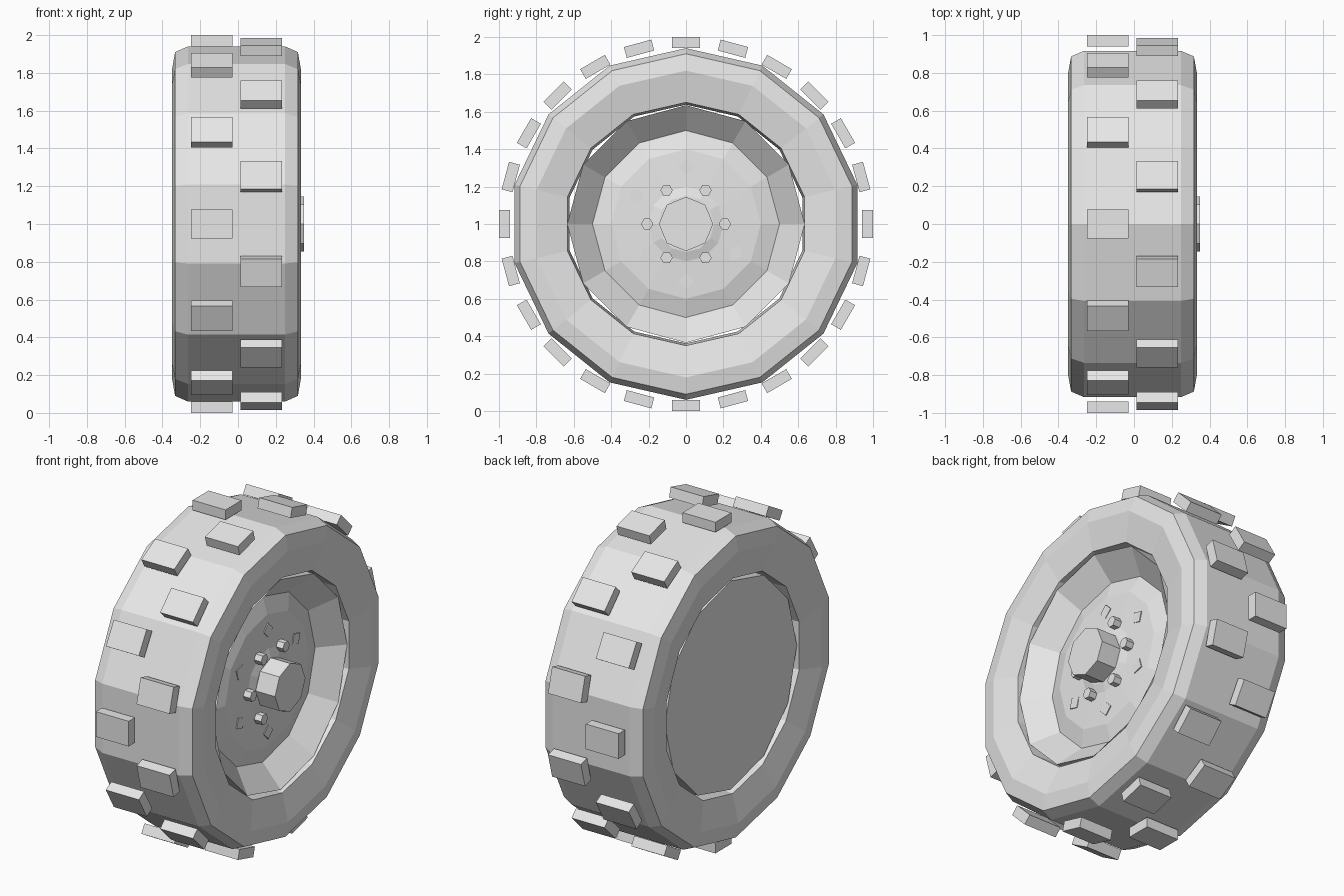
import bpy
import bmesh
from math import sin, cos, pi, radians
from mathutils import Matrix

if "Cube" in bpy.data.objects:
    bpy.data.objects.remove(bpy.data.objects["Cube"], do_unlink=True)

grey = bpy.data.materials.new("light_grey")
grey.use_nodes = True
colour = (0.8, 0.8, 0.8, 1)
grey.diffuse_color = colour
grey.node_tree.nodes["Principled BSDF"].inputs["Base Color"].default_value = colour


def finish(bm, name):
    bmesh.ops.recalc_face_normals(bm, faces=bm.faces)
    mesh = bpy.data.meshes.new(name)
    bm.to_mesh(mesh)
    bm.free()
    mesh.materials.append(grey)
    obj = bpy.data.objects.new(name, mesh)
    bpy.context.collection.objects.link(obj)
    return obj


def lathe(name, profile, sides, ring=False, y=0, z=0, turn=pi / 2):
    """Turn an (x, radius) profile about the axle; a ring closes on itself."""
    bm = bmesh.new()
    loops = []
    for x, r in profile:
        angles = [turn + 2 * pi * i / sides for i in range(sides)]
        loops.append([bm.verts.new((x, y + r * cos(a), 1 + z + r * sin(a))) for a in angles])
    pairs = list(zip(loops, loops[1:]))
    if ring:
        pairs.append((loops[-1], loops[0]))
    else:
        bm.faces.new(loops[0])
        bm.faces.new(loops[-1])
    for a, b in pairs:
        for i in range(sides):
            j = (i + 1) % sides
            bm.faces.new((a[i], a[j], b[j], b[i]))
    return finish(bm, name)


# Tyre: symmetric section about its own middle plane
mid = -0.008
half = [(0.305, 0.65), (0.341, 0.82), (0.325, 0.91), (0.257, 0.94)]
section = [(mid + x, r) for x, r in half]
section += [(mid - x, r) for x, r in reversed(half)]
section.append((mid, 0.638))
lathe("tyre", section, 14, ring=True)

# Rim: closed flat back, dished front
lathe("rim", [(-0.30, 0.63), (0.285, 0.635), (0.165, 0.5), (0.195, 0.4),
              (0.205, 0.2), (0.22, 0.15)], 12)

# Hub cap
lathe("hub_cap", [(0.2, 0.145), (0.349, 0.145)], 8)

# Wheel bolts and the small plates between them
for i in range(6):
    a = i * pi / 3
    lathe(f"bolt_{i + 1}", [(0.195, 0.033), (0.25, 0.033)], 6,
          y=0.208 * cos(a), z=0.208 * sin(a), turn=0)
    a += pi / 6
    lathe(f"rim_plate_{i + 1}", [(0.196, 0.043), (0.204, 0.043)], 4,
          y=0.307 * cos(a), z=0.307 * sin(a), turn=a)


# Tread blocks: two staggered rows
def tread_row(name, x, start):
    bm = bmesh.new()
    for i in range(12):
        turn = Matrix.Rotation(radians(start + 30 * i), 4, 'X')
        place = Matrix.Translation((x, 0, 0.97)) @ Matrix.Diagonal((0.22, 0.152, 0.06, 1))
        bmesh.ops.create_cube(bm, size=1, matrix=Matrix.Translation((0, 0, 1)) @ turn @ place)
    finish(bm, name)


tread_row("inner_tread_blocks", -0.14, 0)
tread_row("outer_tread_blocks", 0.122, 15)
